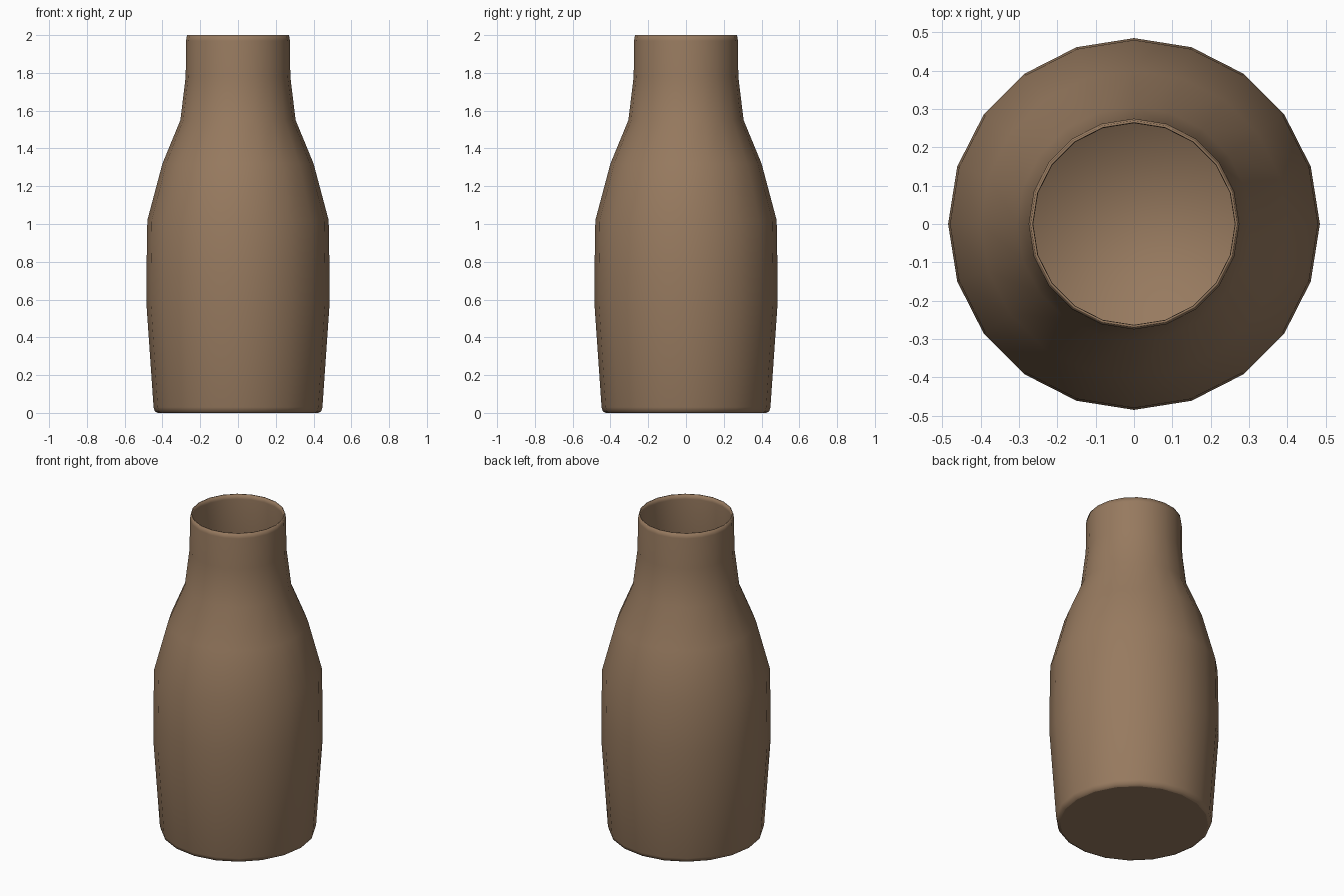
import bpy
import bmesh
from math import cos, sin, tau

cube = bpy.data.objects.get("Cube")
if cube:
    bpy.data.objects.remove(cube, do_unlink=True)

SIDES = 20
WALL = 0.012

clay = bpy.data.materials.new("brown clay")
clay.use_nodes = True
colour = (0.31, 0.195, 0.115, 1)
clay.diffuse_color = colour
shader = clay.node_tree.nodes["Principled BSDF"]
shader.inputs["Base Color"].default_value = colour
shader.inputs["Roughness"].default_value = 0.8

# Outer silhouette from foot to lip, as (radius, height)
outer = [(0.425, 0), (0.44, 0.008), (0.447, 0.03), (0.485, 0.58), (0.485, 0.72),
         (0.48, 1.02), (0.4, 1.32), (0.305, 1.55), (0.277, 1.78), (0.275, 1.97),
         (0.27, 2)]
# Inner wall follows the outer one, from lip down to the floor
inner = [(r - WALL, z) for r, z in reversed(outer[3:-1])]
inner = [(0.264, 2)] + inner + [(0.434, 0.03)]

bm = bmesh.new()


def ring(radius, height):
    return [bm.verts.new((radius * cos(tau * i / SIDES),
                          radius * sin(tau * i / SIDES), height))
            for i in range(SIDES)]


# Revolved walls, then a flat foot and a floor
rings = [ring(r, z) for r, z in outer + inner]
for low, high in zip(rings, rings[1:]):
    for i in range(SIDES):
        j = (i + 1) % SIDES
        bm.faces.new((low[i], low[j], high[j], high[i]))
foot = bm.faces.new(list(reversed(rings[0])))
bm.faces.new(rings[-1])
for face in bm.faces:
    face.smooth = True
foot.smooth = False
for edge in foot.edges:
    edge.smooth = False

mesh = bpy.data.meshes.new("bottle_body")
bm.to_mesh(mesh)
bm.free()
mesh.materials.append(clay)
bottle = bpy.data.objects.new("bottle_body", mesh)
bpy.context.collection.objects.link(bottle)
